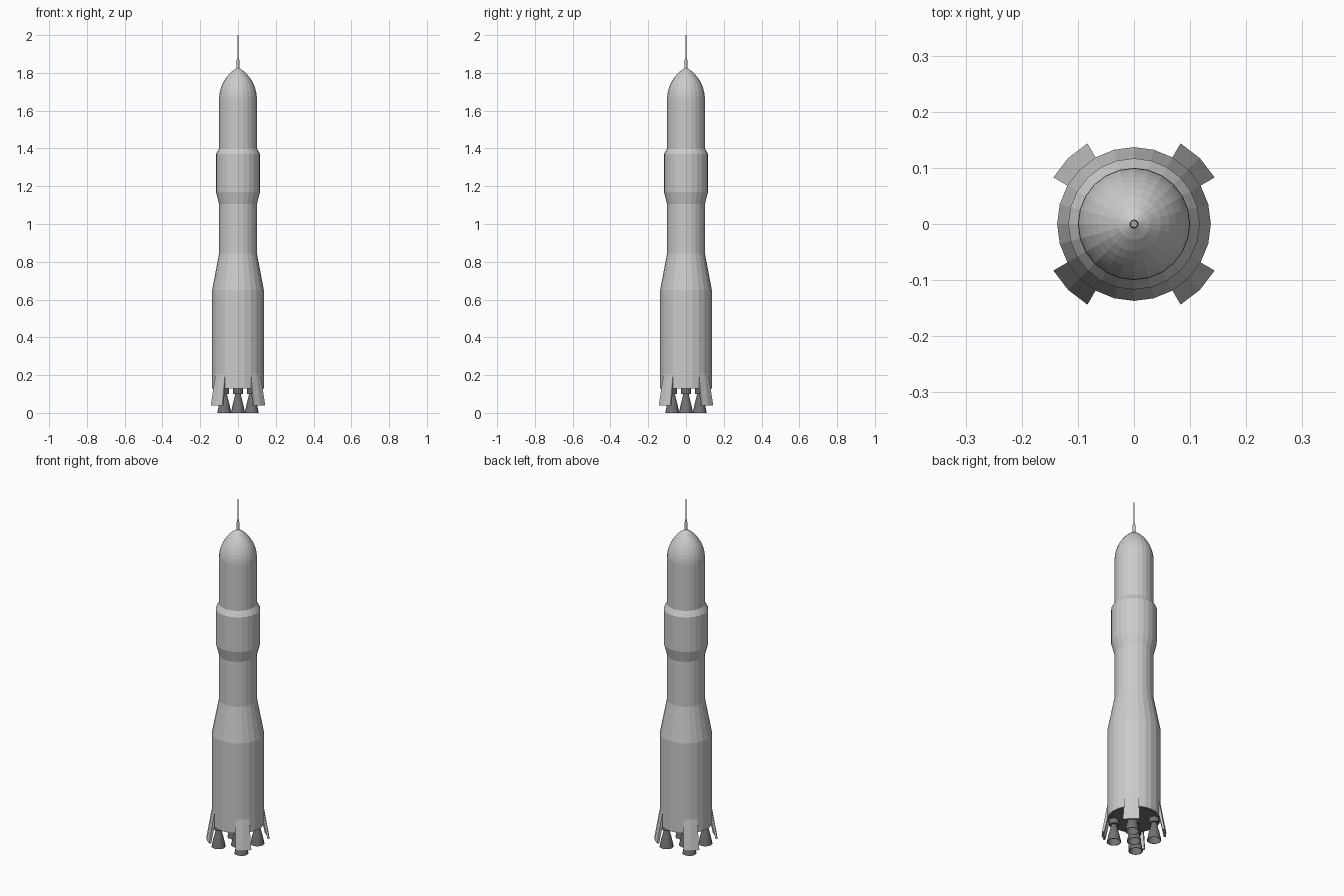
import bpy, bmesh
from math import sin, cos, radians, sqrt

if "Cube" in bpy.data.objects:
    bpy.data.objects.remove(bpy.data.objects["Cube"])

dark = bpy.data.materials.new("dark_grey")
dark.diffuse_color = (0.17, 0.17, 0.17, 1)
dark.use_nodes = True
dark.node_tree.nodes["Principled BSDF"].inputs["Base Color"].default_value = dark.diffuse_color


def finish(name, bm, mat=None):
    bmesh.ops.remove_doubles(bm, verts=bm.verts, dist=1e-5)
    bmesh.ops.recalc_face_normals(bm, faces=bm.faces)
    me = bpy.data.meshes.new(name)
    bm.to_mesh(me)
    bm.free()
    if mat:
        me.materials.append(mat)
    ob = bpy.data.objects.new(name, me)
    bpy.context.collection.objects.link(ob)
    return ob


def lathe(name, profile, sides, centre=(0, 0), mat=None):
    """Spin (radius, z) points around a vertical axis."""
    bm = bmesh.new()
    verts = [bm.verts.new((r, 0, z)) for r, z in profile]
    edges = [bm.edges.new(p) for p in zip(verts, verts[1:])]
    bmesh.ops.spin(bm, geom=verts + edges, cent=(0, 0, 0), axis=(0, 0, 1),
                   angle=radians(360), steps=sides, use_merge=False)
    ob = finish(name, bm, mat)
    ob.location = (*centre, 0)
    return ob


def fin(name, start):
    """Flared wedge covering two facets of the hull."""
    section = [(0.136, 0.215), (0.166, 0.04), (0.155, 0.04), (0.136, 0.13)]
    bm = bmesh.new()
    rings = []
    for a in (start, start + 15, start + 30):
        c, s = cos(radians(a)), sin(radians(a))
        rings.append([bm.verts.new((r * c, r * s, z)) for r, z in section])
    for a, b in zip(rings, rings[1:]):
        for i in range(4):
            j = (i + 1) % 4
            bm.faces.new((a[i], a[j], b[j], b[i]))
    bm.faces.new(rings[0])
    bm.faces.new(rings[-1])
    return finish(name, bm)


# Hull stages
lathe("first_stage", [(0, 0.13), (0.137, 0.13), (0.137, 0.22), (0.137, 0.65),
                      (0.1, 0.845), (0, 0.845)], 24)
lathe("second_stage", [(0, 0.845), (0.1, 0.845), (0.1, 1.105), (0.117, 1.17),
                       (0.117, 1.37), (0.1, 1.40), (0, 1.40)], 24)

# Payload section with ogive nose
R, L = 0.1, 0.17
rho = (R * R + L * L) / (2 * R)
nose = [(max(0, sqrt(rho**2 - t**2) + R - rho), 1.66 + t)
        for t in [L * i / 9 for i in range(10)]]
lathe("payload_and_nose", [(0, 1.40), (0.1, 1.40)] + nose, 24)

# Nose spike
lathe("nose_spike", [(0, 1.80), (0.0085, 1.81), (0.0075, 1.85), (0.006, 1.88),
                     (0.003, 1.88), (0.003, 2.0), (0, 2.0)], 12)

# Fins on the diagonals
for k in range(4):
    fin(f"fin_{k + 1}", 30 + 90 * k)

# Engines: four on the diagonals and one in the middle
spots = [(0, 0)] + [(x, y) for x in (-0.073, 0.073) for y in (-0.073, 0.073)]
for k, spot in enumerate(spots):
    lathe(f"engine_mount_{k + 1}", [(0, 0.131), (0.026, 0.131), (0.026, 0.1),
                                    (0, 0.1)], 12, spot, dark)
    lathe(f"nozzle_{k + 1}", [(0, 0.102), (0.014, 0.102), (0.02, 0.075),
                              (0.029, 0.04), (0.037, 0), (0.034, 0),
                              (0.026, 0.04), (0.012, 0.085), (0, 0.085)],
          16, spot, dark)

# Dark heat shield under the hull
lathe("base_plate", [(0, 0.132), (0.132, 0.132), (0.132, 0.128), (0, 0.128)],
      24, mat=dark)
